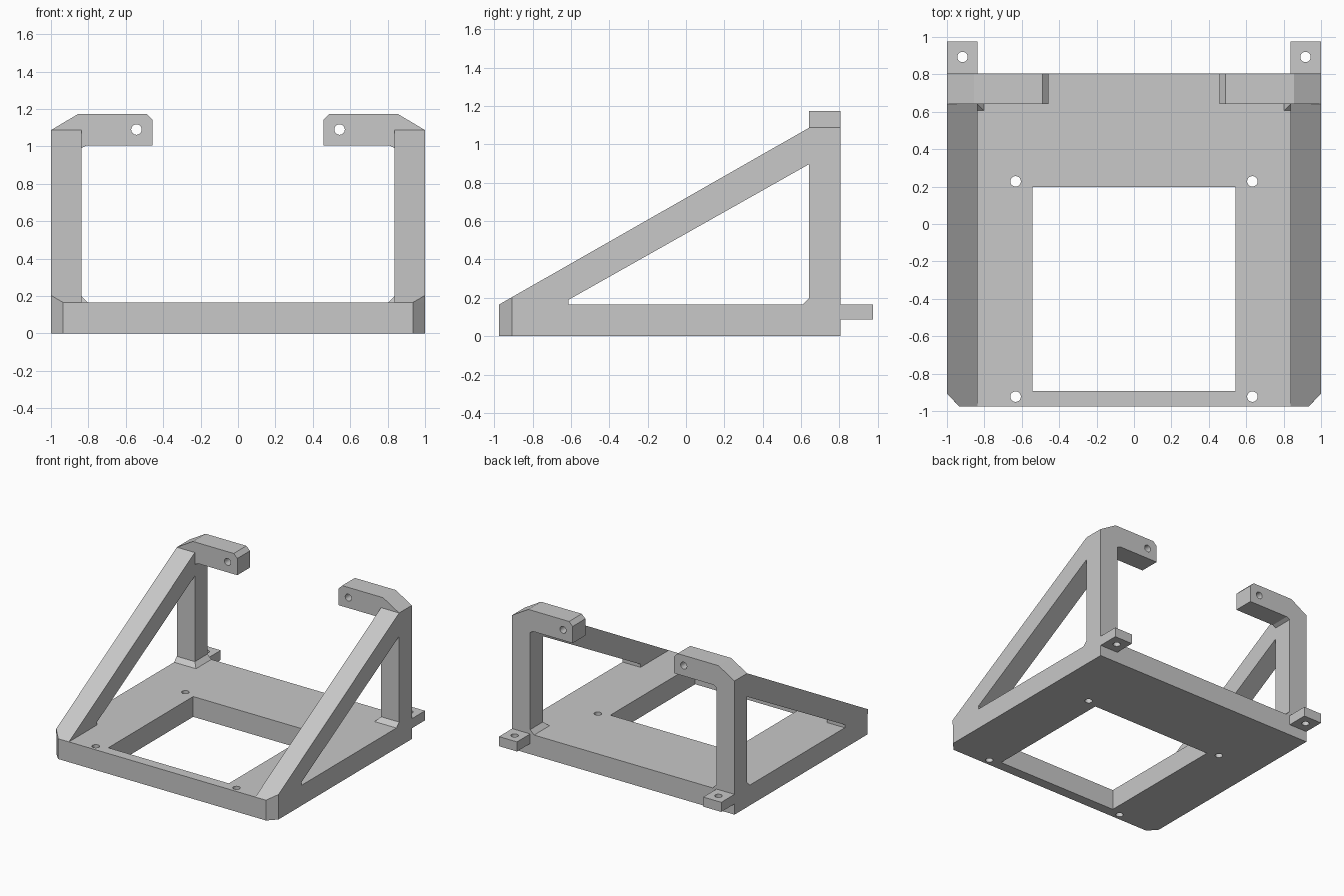
import bpy, bmesh
from mathutils import Vector

if "Cube" in bpy.data.objects:
    bpy.data.objects.remove(bpy.data.objects["Cube"])

grey = bpy.data.materials.new("light grey")
grey.diffuse_color = (0.58, 0.58, 0.58, 1)
grey.use_nodes = True
grey.node_tree.nodes["Principled BSDF"].inputs["Base Color"].default_value = grey.diffuse_color

BASE_TOP, BACK, FRONT = 0.165, 0.805, -0.975
POST_IN, POST_FRONT = 0.838, 0.642


def prism(name, pts, axis, lo, hi, side=1):
    """Extrude a 2D outline along an axis; side=-1 mirrors it in x."""
    place = {"x": lambda a, b, c: (c, a, b),
             "y": lambda a, b, c: (a, c, b),
             "z": lambda a, b, c: (a, b, c)}[axis]
    bm = bmesh.new()
    rings = []
    for c in (lo, hi):
        ring = []
        for a, b in pts:
            x, y, z = place(a, b, c)
            ring.append(bm.verts.new((x * side, y, z)))
        rings.append(ring)
    bm.faces.new(rings[0])
    bm.faces.new(rings[1])
    for i in range(len(pts)):
        j = (i + 1) % len(pts)
        bm.faces.new((rings[0][i], rings[0][j], rings[1][j], rings[1][i]))
    return finish(name, bm)


def finish(name, bm):
    bmesh.ops.recalc_face_normals(bm, faces=bm.faces)
    mesh = bpy.data.meshes.new(name)
    bm.to_mesh(mesh)
    bm.free()
    mesh.materials.append(grey)
    ob = bpy.data.objects.new(name, mesh)
    bpy.context.collection.objects.link(ob)
    return ob


def rect(x0, x1, y0, y1):
    return [(x0, y0), (x1, y0), (x1, y1), (x0, y1)]


def cut(ob, cutter):
    mod = ob.modifiers.new("cut", "BOOLEAN")
    mod.operation, mod.solver, mod.object = "DIFFERENCE", "EXACT", cutter
    bpy.context.view_layer.objects.active = ob
    bpy.ops.object.modifier_apply(modifier=mod.name)
    bpy.data.objects.remove(cutter)


def drill(ob, centre, along_y=False):
    bpy.ops.mesh.primitive_cylinder_add(
        vertices=32, radius=0.028, depth=0.5, location=centre,
        rotation=(1.570796 if along_y else 0, 0, 0))
    cut(ob, bpy.context.object)


# Base plate with clipped front corners, large window and screw holes
base = prism("base_plate", [(-0.935, FRONT), (0.935, FRONT), (1, -0.907), (1, BACK),
                            (-1, BACK), (-1, -0.907)], "z", 0, BASE_TOP)
cut(base, prism("window_cutter", rect(-0.542, 0.542, -0.892, 0.198), "z", -0.2, 0.4))
for x in (-0.633, 0.633):
    for y in (-0.923, 0.228):
        drill(base, (x, y, 0.08))

for side, label in ((-1, "left"), (1, "right")):
    # Upright post and sloping brace in one outline
    frame = prism(label + "_side_frame",
                  [(FRONT, BASE_TOP), (-0.612, BASE_TOP), (-0.612, 0.19),
                   (POST_FRONT, 0.897), (POST_FRONT, BASE_TOP), (BACK, BASE_TOP),
                   (BACK, 1.087), (POST_FRONT, 1.087)], "x", POST_IN, 1, side)
    # Clipped front corner continues up through the brace
    cut(frame, prism("corner_cutter", [(0.867, -1.043), (1.068, -0.839), (1.2, -1.1)],
                     "z", -0.1, 0.6, side))

    # Flared foot around the post
    bm = bmesh.new()
    foot = [bm.verts.new((x * side, y, z)) for x, y, z in (
        (0.803, 0.607, BASE_TOP), (1, 0.607, BASE_TOP), (1, BACK, BASE_TOP),
        (0.803, BACK, BASE_TOP), (POST_IN, POST_FRONT, 0.2), (1, POST_FRONT, 0.2),
        (1, BACK, 0.2), (POST_IN, BACK, 0.2))]
    for idx in ((0, 1, 2, 3), (4, 5, 6, 7), (0, 1, 5, 4), (1, 2, 6, 5),
                (2, 3, 7, 6), (3, 0, 4, 7)):
        bm.faces.new([foot[i] for i in idx])
    finish(label + "_post_foot", bm)

    # Inward arm with sloped shoulder and cross hole
    arm = prism(label + "_arm",
                [(1, 1.087), (0.855, 1.173), (0.488, 1.173), (0.456, 1.141),
                 (0.456, 1.005), (0.81, 1.005), (POST_IN, 0.99), (POST_IN, 1.087)],
                "y", POST_FRONT, BACK, side)
    drill(arm, (0.543 * side, 0.72, 1.09), along_y=True)

    # Rear mounting tab
    tab = prism(label + "_rear_tab", rect(POST_IN, 1, BACK, 0.975), "z", 0.087, BASE_TOP, side)
    drill(tab, (0.917 * side, 0.893, 0.12))
